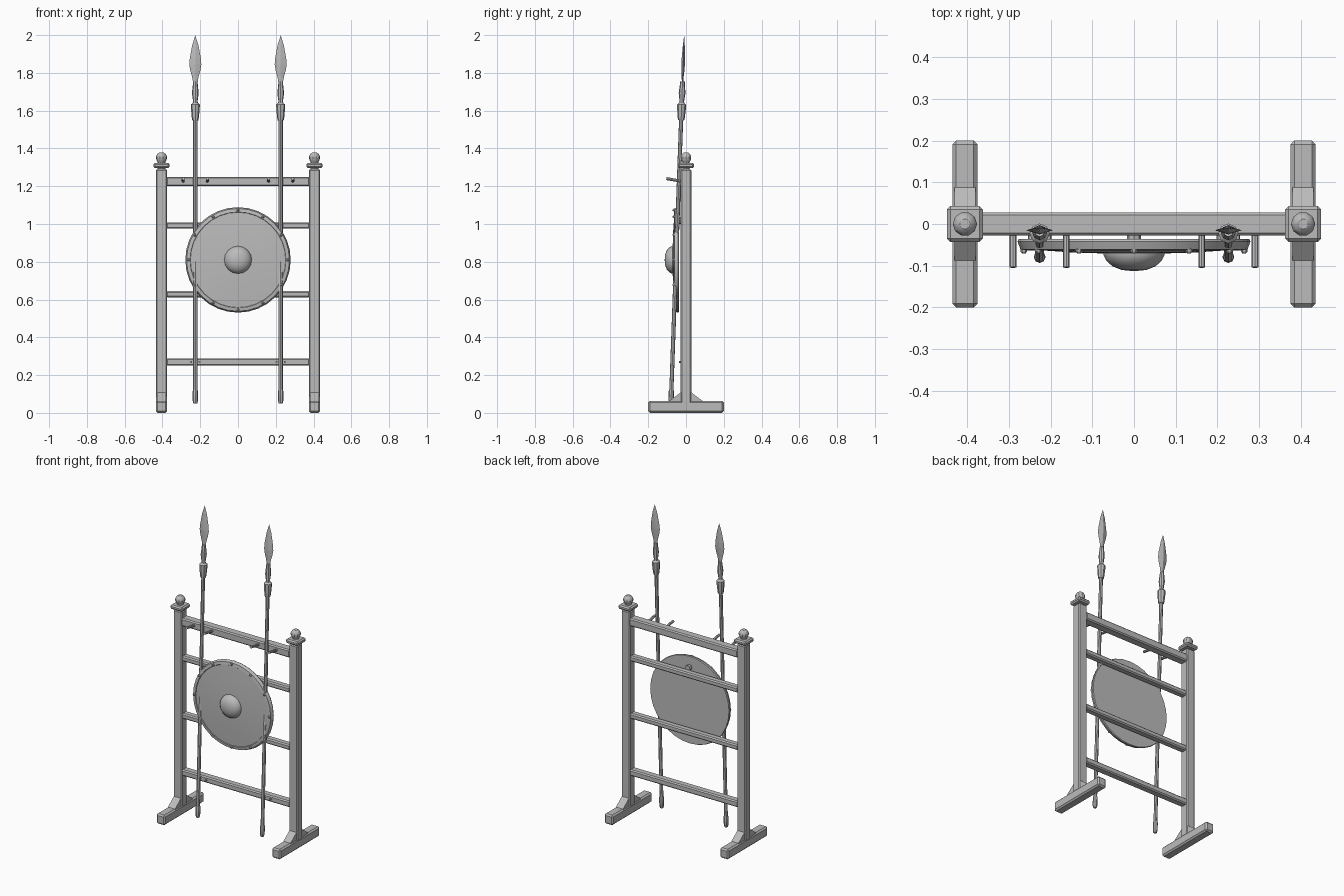
import bpy, bmesh, math
from mathutils import Matrix, Vector

if "Cube" in bpy.data.objects:
    bpy.data.objects.remove(bpy.data.objects["Cube"])

grey = bpy.data.materials.new("plain grey")
grey.diffuse_color = (0.5, 0.5, 0.5, 1)
grey.use_nodes = True
grey.node_tree.nodes["Principled BSDF"].inputs["Base Color"].default_value = grey.diffuse_color


def finish(name, bm, smooth=None):
    bmesh.ops.recalc_face_normals(bm, faces=bm.faces)
    me = bpy.data.meshes.new(name)
    bm.to_mesh(me)
    bm.free()
    me.materials.append(grey)
    ob = bpy.data.objects.new(name, me)
    bpy.context.collection.objects.link(ob)
    if smooth:
        bpy.ops.object.select_all(action='DESELECT')
        ob.select_set(True)
        bpy.context.view_layer.objects.active = ob
        bpy.ops.object.shade_smooth_by_angle(angle=math.radians(smooth))
    return ob


def box(name, lo, hi, bevel):
    bm = bmesh.new()
    lo, hi = Vector(lo), Vector(hi)
    bmesh.ops.create_cube(bm, size=1, matrix=Matrix.Translation((lo + hi) / 2) @ Matrix.Diagonal((*(hi - lo), 1)))
    bmesh.ops.bevel(bm, geom=bm.edges[:], offset=bevel, segments=1, affect='EDGES')
    return finish(name, bm)


def lathe(name, profile, n, base, axis=(0, 0, 1), smooth=None, flat=1, spin=0):
    """Spin (radius, height) points around an axis starting at base; flat squashes the section."""
    bm = bmesh.new()
    rings = []
    for r, h in profile:
        if r == 0:
            rings.append([bm.verts.new((0, 0, h))])
        else:
            rings.append([bm.verts.new((r * math.cos(spin + i * math.tau / n),
                                        flat * r * math.sin(spin + i * math.tau / n), h)) for i in range(n)])
    for a, b in zip(rings, rings[1:]):
        for i in range(n):
            j = (i + 1) % n
            q = [a[i % len(a)], a[j % len(a)], b[j % len(b)], b[i % len(b)]]
            bm.faces.new(list(dict.fromkeys(q)))
    for ring in (rings[0], rings[-1]):
        if len(ring) > 1:
            bm.faces.new(ring)
    ax = Vector(axis).normalized()
    xa = Vector((1, 0, 0))
    rot = Matrix((xa, ax.cross(xa), ax)).transposed().to_4x4()
    bm.transform(Matrix.Translation(base) @ rot)
    return finish(name, bm, smooth)


# Stand: feet, posts, caps, ball finials and braces
PX = 0.405
for s, side in ((-1, "left"), (1, "right")):
    x = s * PX
    box(side + "_foot", (x - .03, -.2, 0), (x + .03, .2, .063), .009)
    box(side + "_post", (x - .03, -.028, .05), (x + .03, .028, 1.29), .006)
    box(side + "_cap", (x - .043, -.043, 1.296), (x + .043, .043, 1.323), .008)
    lathe(side + "_finial", [(.02, 1.28), (.02, 1.328), (.024, 1.334), (.029, 1.346), (.029, 1.358),
                             (.022, 1.371), (.012, 1.378)], 10, (x, 0, 0), smooth=30)
    for t in (-1, 1):
        bm = bmesh.new()
        pts = [(t * .02, .055), (t * .088, .055), (t * .088, .063), (t * .026, .11), (t * .02, .11)]
        f = bm.faces.new([bm.verts.new((x - .025, y, z)) for y, z in pts])
        ext = bmesh.ops.extrude_face_region(bm, geom=[f])["geom"]
        bmesh.ops.translate(bm, vec=(.05, 0, 0), verts=[v for v in ext if isinstance(v, bmesh.types.BMVert)])
        finish(side + "_brace", bm)

# Cross rails
for name, z0, z1, d in (("top_rail", 1.2, 1.25, .028), ("upper_rail", .975, 1.009, .022),
                        ("lower_rail", .611, .645, .022), ("bottom_rail", .25, .289, .024)):
    box(name, (-.38, -d, z0), (.38, d, z1), .007)

# Weapon pegs on the top rail, small guides on the bottom rail
for s in (-1, 1):
    for x in (.162, .29):
        lathe("rail_peg", [(.008, 0), (.008, .085)], 8, (s * x, -.02, 1.226), (0, -1, .17), 30)
    for dx in (-.022, .022):
        lathe("spear_guide", [(.006, 0), (.006, .018)], 6, (s * .226 + dx, -.02, .27), (0, -1, 0))

# Round shield with rim, boss, rivets and hanger
SC = (0, 0, .81)
F = (0, -1, 0)
lathe("shield", [(.276, .036), (.279, .042), (.272, .061), (.254, .064), (.252, .061),
                 (.15, .068), (0, .073)], 32, SC, F, 25)
lathe("shield_boss", [(.073, .06), (.073, .074), (.066, .088), (.052, .101), (.03, .11), (0, .113)], 16, SC, F, 40)
for i in range(12):
    a = i * math.tau / 12
    lathe("rim_rivet", [(.008, .058), (.008, .066), (.004, .071)], 6,
          (.264 * math.sin(a), 0, .81 + .264 * math.cos(a)), F)
lathe("shield_hanger", [(.017, .015), (.017, .04)], 8, (0, 0, 1.018), F)

# Leaning spears: shaft with butt, socket, and diamond blade
for s in (-1, 1):
    base, ax = (s * .226, -.08, .05), (0, .07, 1.94)
    lathe("spear_shaft", [(.010, 0), (.014, .015), (.014, .065), (.011, .075), (.011, 1.52)], 8, base, ax, 30)
    lathe("spear_socket", [(.016, 1.5), (.019, 1.515), (.023, 1.56), (.024, 1.583), (.014, 1.592), (.012, 1.6),
                           (.018, 1.645), (.013, 1.69), (.012, 1.705)], 8, base, ax, 30)
    lathe("spear_blade", [(.011, 1.695), (.017, 1.73), (.027, 1.765), (.032, 1.795), (.029, 1.83),
                          (.016, 1.9), (0, 1.95)], 4, base, ax, flat=.3)
